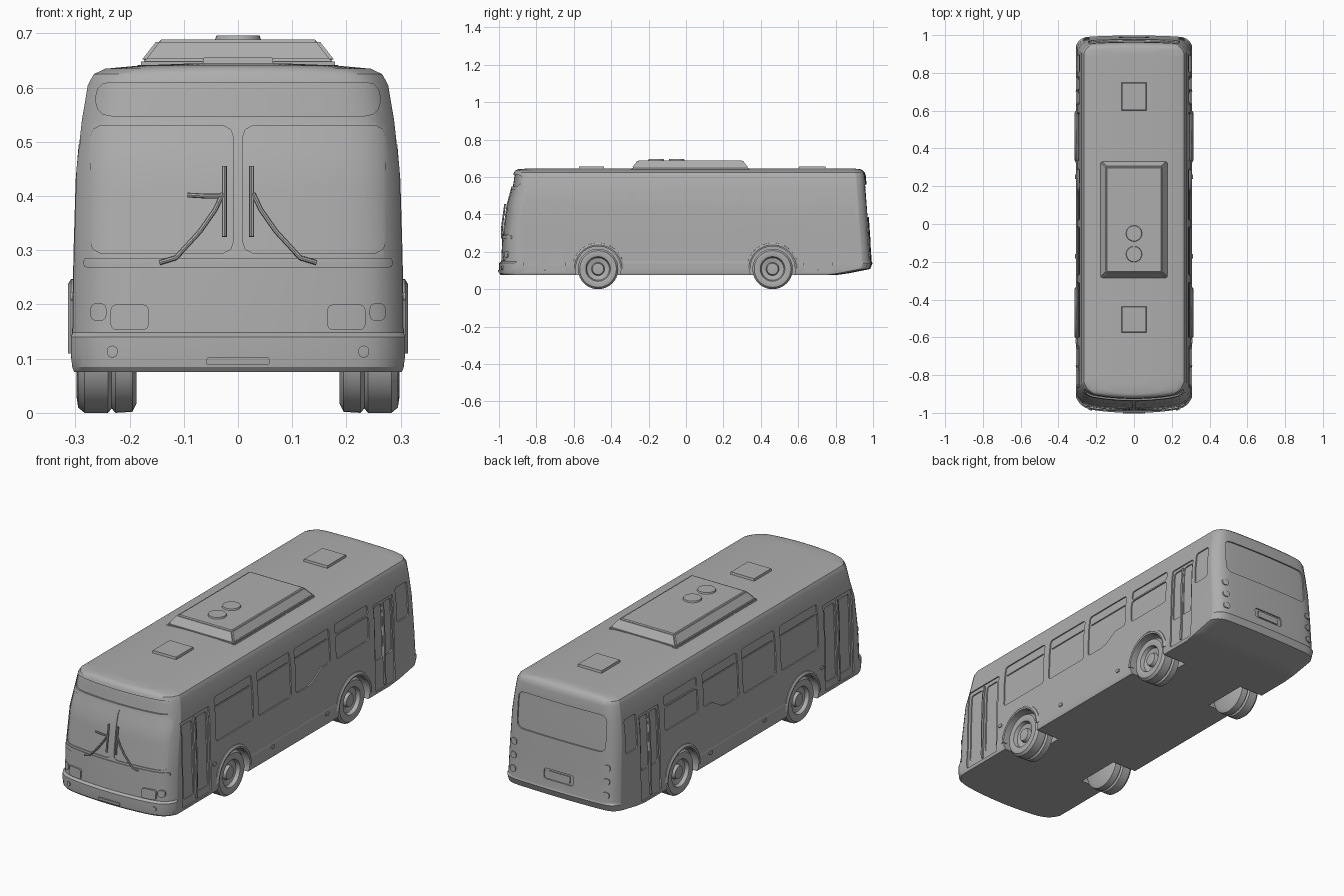
import bpy, bmesh, math

if "Cube" in bpy.data.objects:
    bpy.data.objects.remove(bpy.data.objects["Cube"], do_unlink=True)

paint = bpy.data.materials.new("plain grey")
paint.use_nodes = True
GREY = (0.42, 0.42, 0.42, 1)
paint.diffuse_color = GREY
paint.node_tree.nodes["Principled BSDF"].inputs["Base Color"].default_value = GREY

# Body rows: height, half width, front y, back y
ROWS = [(.075, .302, -.99, .80), (.085, .306, -.998, .87), (.108, .308, -1, .985),
        (.14, .308, -1, .998), (.148, .305, -.988, .993), (.28, .303, -.982, .985),
        (.45, .298, -.96, .973), (.54, .288, -.935, .966), (.605, .277, -.925, .962),
        (.625, .266, -.92, .955), (.635, .245, -.912, .945), (.641, .18, -.90, .935),
        (.645, .08, -.85, .90)]


def row(z):
    for a, b in zip(ROWS, ROWS[1:]):
        if z <= b[0]:
            t = (z - a[0]) / (b[0] - a[0])
            return [p + (q - p) * t for p, q in zip(a, b)]
    return ROWS[-1]


# Body surfaces, with an outward offset
def front(x, z, off=0):
    _, w, f, _ = row(z)
    u = min(abs(x) / w, 1)
    return (x, f + .03 * u**2 + .055 * u**12 - off, z)


def back(x, z, off=0):
    _, w, _, b = row(z)
    u = min(abs(x) / w, 1)
    return (x, b - .01 * u**2 - .045 * u**16 + off, z)


def side(s):
    return lambda y, z, off=0: (s * (row(z)[1] + off), y, z)


def finish(name, bm, angle=35):
    bmesh.ops.recalc_face_normals(bm, faces=bm.faces)
    me = bpy.data.meshes.new(name)
    bm.to_mesh(me)
    bm.free()
    ob = bpy.data.objects.new(name, me)
    bpy.context.collection.objects.link(ob)
    me.materials.append(paint)
    smooth(ob, angle)
    return ob


def smooth(ob, angle=35):
    bpy.ops.object.select_all(action='DESELECT')
    ob.select_set(True)
    bpy.context.view_layer.objects.active = ob
    bpy.ops.object.shade_smooth_by_angle(angle=math.radians(angle))


def loft(bm, rings, caps=True):
    loops = [[bm.verts.new(p) for p in r] for r in rings]
    n = len(loops[0])
    for a, b in zip(loops, loops[1:]):
        for i in range(n):
            bm.faces.new((a[i], a[(i + 1) % n], b[(i + 1) % n], b[i]))
    if caps:
        bm.faces.new(loops[0])
        bm.faces.new(loops[-1])


def slab(bm, surf, u0, u1, lo, hi, inner, outer, r=.012, nu=12, nv=6):
    """Rounded panel that follows a body surface between two offsets."""
    rings = []
    for i in range(nu + 1):
        u = u0 + (u1 - u0) * (1 - math.cos(math.pi * i / nu)) / 2
        d = min(u - u0, u1 - u, r)
        cut = r - math.sqrt(max(r * r - (r - d)**2, 0))
        a = (lo(u) if callable(lo) else lo) + cut
        vs = [a + (hi - cut - a) * j / nv for j in range(nv + 1)]
        rings.append([surf(u, v, inner) for v in vs] + [surf(u, v, outer) for v in reversed(vs)])
    loft(bm, rings)


def box(bm, x, y0, y1, z0, z1, taper=0):
    loft(bm, [[(-x + t, y0 + t, z), (x - t, y0 + t, z), (x - t, y1 - t, z), (-x + t, y1 - t, z)]
              for z, t in ((z0, 0), (z1, taper))])


def lathe(bm, s, y, z, profile, start=0, sweep=2 * math.pi, n=40):
    full = sweep > 6
    rings = []
    for i in range(n if full else n + 1):
        a = start + sweep * i / n
        rings.append([(s * x, y + r * math.cos(a), z + r * math.sin(a)) for x, r in profile])
    if full:
        rings.append(rings[0])
    loft(bm, rings, not full)
    bmesh.ops.remove_doubles(bm, verts=bm.verts, dist=.0002)


# Body shell
ts = [-1 + i / 12 for i in range(25)]
us = [math.copysign(1 - (1 - abs(t))**2, t) for t in ts]
bm = bmesh.new()
loft(bm, [[front(u * w, z) for u in us] + [back(-u * w, z) for u in us] for z, w, _, _ in ROWS])
body = finish("body_shell", bm)

AXLES = (-.47, .463)


def carve(build):
    bm = bmesh.new()
    build(bm)
    cutter = finish("cutter", bm)
    cutter.hide_render = True
    mod = body.modifiers.new("carve", 'BOOLEAN')
    mod.object = cutter
    mod.solver = 'EXACT'
    bpy.context.view_layer.objects.active = body
    bpy.ops.object.modifier_apply(modifier=mod.name)
    bpy.data.objects.remove(cutter, do_unlink=True)


def arches(bm):
    for s in (-1, 1):
        for y in AXLES:
            lathe(bm, s, y, .11, [(.17, 0), (.17, .122), (.36, .122), (.36, 0)])


def belt(y):
    return .315 + .05 * min(max((y - .14) / .08, 0), 1)


def recesses(bm):
    for s in (-1, 1):
        f = side(s)
        for a, b, lo, hi in ((-.60, -.31, .315, .53), (-.27, -.015, .315, .53),
                             (.02, .29, belt, .53), (.335, .59, .362, .475),
                             (.335, .59, .483, .53), (.805, .895, .365, .53)):
            slab(bm, f, a, b, lo, hi, -.006, .03)
        slab(bm, f, -.865, -.645, .09, .505, -.006, .03, .006)
        slab(bm, f, .632, .782, .09, .51, -.006, .03, .006)
        # Windscreen halves
        slab(bm, front, *sorted((s * .009, s * .272)), .295, .53, -.004, .05, .02)
    slab(bm, front, -.262, .262, .548, .61, -.008, .05, .025, 20)
    slab(bm, back, -.24, .24, .385, .56, -.007, .05, .03, 16)
    slab(bm, back, -.08, .08, .185, .235, -.006, .05)


def door_glass(bm):
    for s in (-1, 1):
        f = side(s)
        for a, b, lo, hi in ((-.85, -.772, .125, .485), (-.738, -.66, .125, .485),
                             (.642, .70, .235, .495), (.714, .772, .235, .495)):
            slab(bm, f, a, b, lo, hi, -.012, .03)
        # Opening strip line above the first three windows
        for a, b in ((-.59, -.32), (-.26, -.025), (.03, .28)):
            slab(bm, f, a, b, .478, .484, -.010, .03, .002)


for part in (arches, recesses, door_glass):
    carve(part)
smooth(body, 30)
body.modifiers.new("even_shading", 'WEIGHTED_NORMAL').keep_sharp = True

# Wheels and arch lips
TYRE = [(.187, 0), (.187, .09), (.195, .106), (.226, .108), (.233, .1), (.24, .108),
        (.283, .108), (.295, .098), (.298, .078), (.294, .066), (.276, .06), (.27, .035),
        (.286, .03), (.289, 0)]
LIP = [(.29, .119), (.312, .119), (.314, .127), (.308, .137), (.29, .139)]
for s, side_name in ((-1, "right"), (1, "left")):
    for y, end in zip(AXLES, ("front", "rear")):
        bm = bmesh.new()
        lathe(bm, s, y, .108, TYRE)
        finish(f"{end}_{side_name}_wheel", bm)
        bm = bmesh.new()
        lathe(bm, s, y, .11, LIP, 0, math.pi, 24)
        finish(f"{end}_{side_name}_arch_lip", bm)

    # Lamps, handles and side markers
    bm = bmesh.new()
    for a, b, lo, hi, h in ((.165, .235, .153, .2, .008), (.243, .272, .17, .202, .007),
                            (.222, .242, .102, .124, .005)):
        slab(bm, front, *sorted((s * a, s * b)), lo, hi, -.01, h, .01)
    for lo, hi in ((.17, .2), (.235, .265), (.30, .33)):
        slab(bm, back, *sorted((s * .235, s * .268)), lo, hi, -.01, .005, .012)
    for y, z in ((-.17, .13), (.25, .13), (-.62, .215)):
        slab(bm, side(s), y - .012, y + .012, z - .008, z + .008, -.01, .005, .006)
    finish(f"{side_name}_lamps", bm)

    # Door rails
    bm = bmesh.new()
    for y in (-.755, .707):
        slab(bm, side(s), y - .005, y + .005, .1, .495, -.01, .001, .003)
    finish(f"{side_name}_door_rails", bm)

# Front and rear plates, lower windscreen moulding
bm = bmesh.new()
slab(bm, front, -.058, .058, .088, .102, -.01, .005, .003)
slab(bm, back, -.06, .06, .192, .226, -.012, -.001, .004)
slab(bm, front, -.285, .285, .268, .286, -.01, .004, .006, 24)
finish("end_trim", bm)

# Roof unit with fan covers and hatches
bm = bmesh.new()
box(bm, .185, -.295, .34, .625, .648)
box(bm, .18, -.29, .335, .648, .689, .032)
bmesh.ops.bevel(bm, geom=bm.edges[:], offset=.006, segments=2, affect='EDGES')
finish("roof_unit", bm)
for k, y in enumerate((-.05, -.16)):
    bm = bmesh.new()
    bmesh.ops.create_cone(bm, cap_ends=True, segments=32, radius1=.044, radius2=.04, depth=.012)
    bmesh.ops.translate(bm, verts=bm.verts, vec=(0, y, .69))
    finish(f"fan_cover_{k + 1}", bm)
for name, a, b in (("front_hatch", -.575, -.435), ("rear_hatch", .6, .75)):
    bm = bmesh.new()
    box(bm, .067, a, b, .635, .656, .004)
    finish(name, bm)

# Wipers
def wiper(name, *paths):
    cu = bpy.data.curves.new(name, 'CURVE')
    cu.dimensions = '3D'
    cu.bevel_depth = .0045
    cu.bevel_resolution = 2
    cu.use_fill_caps = True
    for path in paths:
        sp = cu.splines.new('POLY')
        sp.points.add(len(path) - 1)
        for p, (x, z) in zip(sp.points, path):
            p.co = (*front(x, z, .009), 1)
    ob = bpy.data.objects.new(name, cu)
    bpy.context.collection.objects.link(ob)
    cu.materials.append(paint)
    bpy.ops.object.select_all(action='DESELECT')
    ob.select_set(True)
    bpy.context.view_layer.objects.active = ob
    bpy.ops.object.convert(target='MESH')
    smooth(bpy.context.object)


blade = [(.025, .325), (.025, .39), (.025, .455)]
arm = [(.145, .277), (.115, .286), (.07, .335), (.042, .375), (.028, .405)]
wiper("left_wiper", blade, arm)
wiper("right_wiper", [(-x, z) for x, z in blade], [(-x, z) for x, z in arm],
      [(-.093, .402), (-.06, .4), (-.025, .4)])
